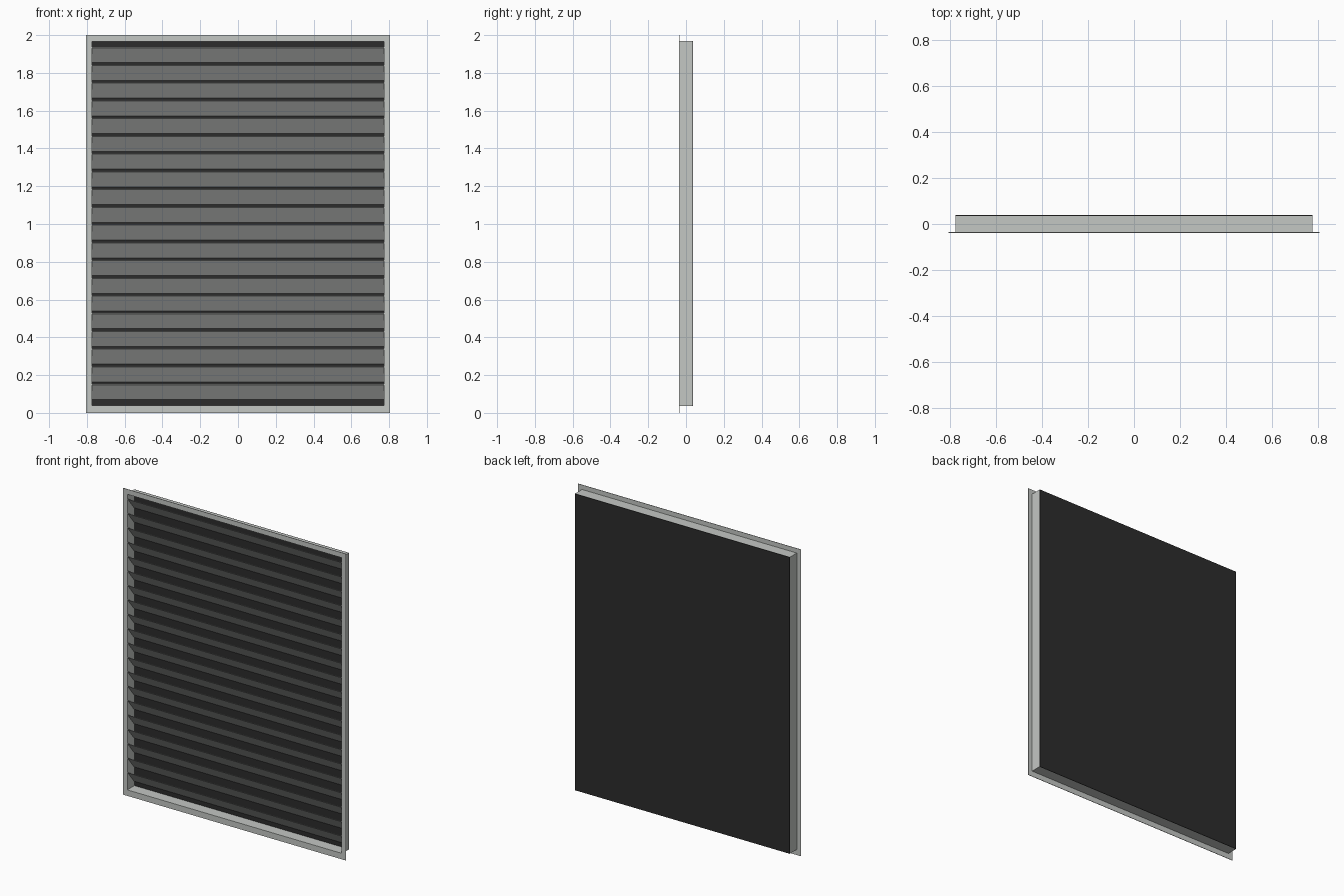
import bpy
import bmesh
from mathutils import Vector

cube = bpy.data.objects.get("Cube")
if cube:
    bpy.data.objects.remove(cube, do_unlink=True)


def make_material(name, colour):
    mat = bpy.data.materials.new(name)
    mat.use_nodes = True
    mat.diffuse_color = colour
    mat.node_tree.nodes["Principled BSDF"].inputs["Base Color"].default_value = colour
    return mat


metal = make_material("light grey metal", (0.55, 0.57, 0.55, 1))
dark = make_material("dark backing", (0.025, 0.025, 0.025, 1))

FRONT, BACK = -0.038, 0.038
MID_Z = 1.003
HALF_W, HALF_H = 0.775, 0.967
SHEET = 0.003


def finish(name, bm, mat):
    bmesh.ops.recalc_face_normals(bm, faces=bm.faces)
    mesh = bpy.data.meshes.new(name)
    bm.to_mesh(mesh)
    bm.free()
    mesh.materials.append(mat)
    obj = bpy.data.objects.new(name, mesh)
    bpy.context.collection.objects.link(obj)
    return obj


def rect(half_w, z_low, z_high, y):
    return [Vector((x, y, z)) for x, z in
            ((-half_w, z_low), (half_w, z_low), (half_w, z_high), (-half_w, z_high))]


def ring(name, outer, inner, y0, y1, mat):
    """Closed rectangular tube between two (half width, low, high) outlines."""
    bm = bmesh.new()
    loops = [[bm.verts.new(p) for p in rect(*size, y)]
             for size, y in ((outer, y0), (outer, y1), (inner, y1), (inner, y0))]
    for a, b in zip(loops, loops[1:] + loops[:1]):
        for i in range(4):
            j = (i + 1) % 4
            bm.faces.new((a[i], a[j], b[j], b[i]))
    return finish(name, bm, mat)


def prism(name, profile, half_w, mat):
    """Extrude a (y, z) profile across the width."""
    bm = bmesh.new()
    face = bm.faces.new([bm.verts.new((-half_w, y, z)) for y, z in profile])
    new = bmesh.ops.extrude_face_region(bm, geom=[face])["geom"]
    verts = [v for v in new if isinstance(v, bmesh.types.BMVert)]
    bmesh.ops.translate(bm, verts=verts, vec=(2 * half_w, 0, 0))
    return finish(name, bm, mat)


# Thin front flange and the sheet-metal box behind it
low, high = MID_Z - HALF_H, MID_Z + HALF_H
opening = (HALF_W - SHEET, low + SHEET, high - SHEET)
ring("front_flange", (0.805, 0, 2), opening, FRONT, FRONT + SHEET, metal)
ring("box_wall", (HALF_W, low, high), opening, FRONT + SHEET, BACK - SHEET, metal)

# Dark panel closing the back
prism("back_panel", [(BACK - SHEET, low), (BACK, low), (BACK, high), (BACK - SHEET, high)],
      HALF_W, dark)

# Slanted slats, front edge high and back edge low
COUNT, PITCH = 20, 0.0939
for i in range(COUNT):
    z = MID_Z + (i - (COUNT - 1) / 2) * PITCH
    top, bottom = z + 0.041, z - 0.041
    front, back = FRONT + 0.004, BACK - 0.008
    prism(f"slat_{i + 1}",
          [(front, top - SHEET), (front, top), (back, bottom + SHEET), (back, bottom)],
          HALF_W - SHEET, metal)
